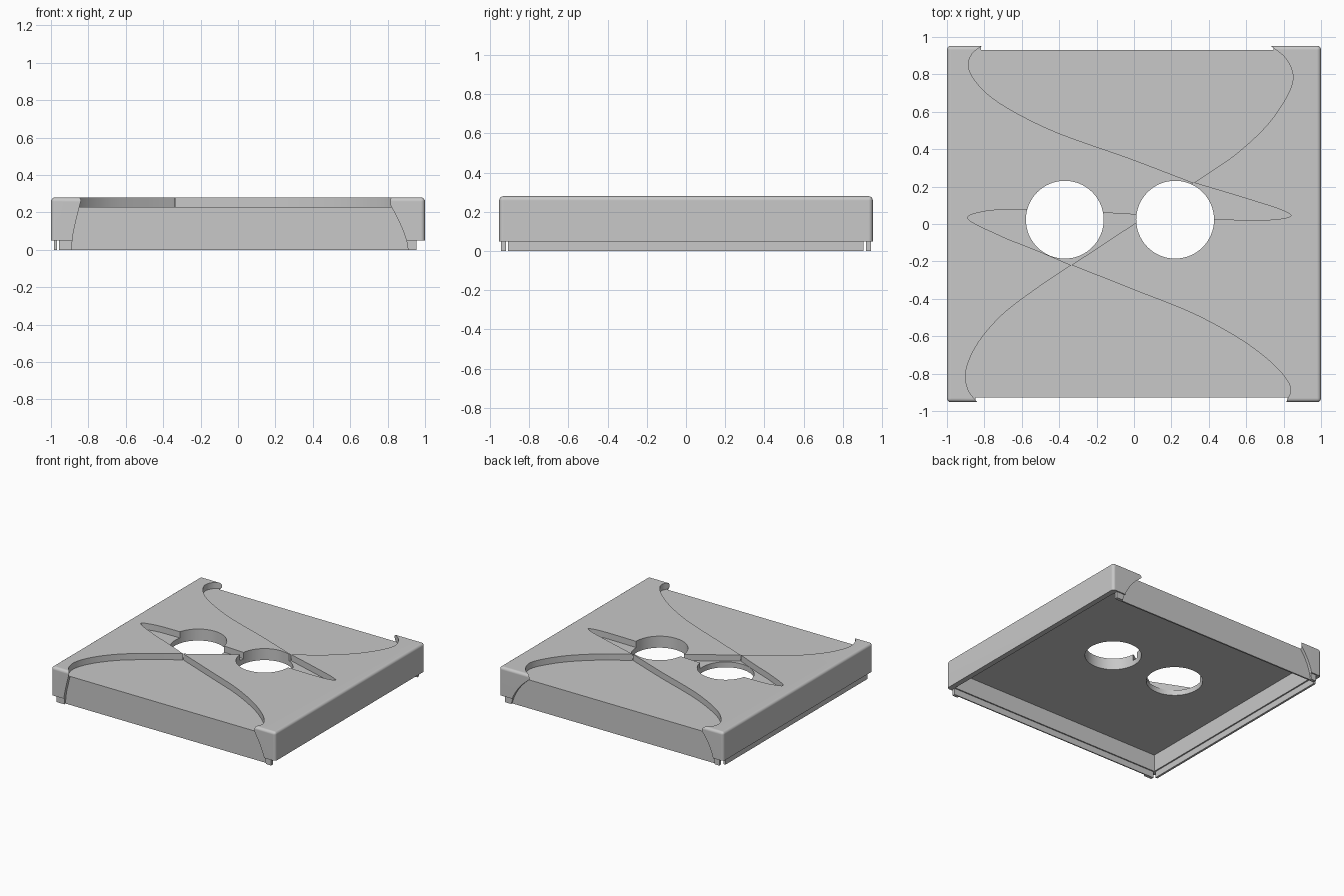
import bpy, bmesh, math
from mathutils import Vector

cube = bpy.data.objects.get("Cube")
if cube:
    bpy.data.objects.remove(cube, do_unlink=True)

grey = bpy.data.materials.new("light_grey")
grey.use_nodes = True
COLOUR = (0.58, 0.58, 0.58, 1)
grey.diffuse_color = COLOUR
grey.node_tree.nodes["Principled BSDF"].inputs["Base Color"].default_value = COLOUR


def finish(bm, name):
    bmesh.ops.recalc_face_normals(bm, faces=bm.faces)
    mesh = bpy.data.meshes.new(name)
    bm.to_mesh(mesh)
    bm.free()
    mesh.materials.append(grey)
    obj = bpy.data.objects.new(name, mesh)
    bpy.context.collection.objects.link(obj)
    return obj


def box(name, x0, x1, y0, y1, z0, z1, bevel=0):
    bm = bmesh.new()
    bmesh.ops.create_cube(bm, size=1)
    for v in bm.verts:
        v.co = (x1 if v.co.x > 0 else x0, y1 if v.co.y > 0 else y0, z1 if v.co.z > 0 else z0)
    if bevel:
        # round everything except the bottom rim
        edges = [e for e in bm.edges if max(v.co.z for v in e.verts) > z0 + 0.01]
        bmesh.ops.bevel(bm, geom=edges, offset=bevel, segments=4, profile=0.5, affect='EDGES')
    return finish(bm, name)


def prism(name, points, start, end, upright=False):
    """Extrude an outline along z, or along y when upright."""
    bm = bmesh.new()
    place = (lambda p: (p[0], start, p[1])) if upright else (lambda p: (p[0], p[1], start))
    face = bm.faces.new([bm.verts.new(place(p)) for p in points])
    new = bmesh.ops.extrude_face_region(bm, geom=[face])["geom"]
    shift = Vector((0, end - start, 0)) if upright else Vector((0, 0, end - start))
    for v in new:
        if isinstance(v, bmesh.types.BMVert):
            v.co += shift
    return finish(bm, name)


def spline(pts, steps=10):
    """Smooth line through the given points, with tangents eased by spacing."""
    p = [Vector(q) for q in pts]
    p = [2 * p[0] - p[1]] + p + [2 * p[-1] - p[-2]]
    out = []
    for a, b, c, d in zip(p, p[1:], p[2:], p[3:]):
        u, v, w = (math.sqrt((m - n).length) for m, n in ((b, a), (c, b), (d, c)))
        m0 = v * ((b - a) / u - (c - a) / (u + v) + (c - b) / v)
        m1 = v * ((c - b) / v - (d - b) / (v + w) + (d - c) / w)
        for i in range(steps):
            t = i / steps
            out.append(b + m0 * t + (3 * (c - b) - 2 * m0 - m1) * t ** 2
                       + (2 * (b - c) + m0 + m1) * t ** 3)
    return out + [p[-2]]


def combine(obj, other, operation):
    mod = obj.modifiers.new(operation.title(), 'BOOLEAN')
    mod.operation, mod.object, mod.solver = operation, other, 'EXACT'
    graph = bpy.context.evaluated_depsgraph_get()
    mesh = bpy.data.meshes.new_from_object(obj.evaluated_get(graph))
    obj.modifiers.clear()
    obj.data = mesh
    bpy.data.objects.remove(other, do_unlink=True)


# Rounded cover block
cover = box("cover_plate", -1, 1, -0.953, 0.953, 0.05, 0.28, 0.022)

# Thin locating strips below three sides of the rim
combine(cover, box("side_strip", -0.985, -0.968, -0.908, 0.905, 0, 0.1), 'UNION')
for s in (-1, 1):
    y0, y1 = sorted((s * 0.943, s * 0.918))
    combine(cover, box("end_strip", -0.957, 0.955, y0, y1, 0, 0.1), 'UNION')

# Hollow underside
combine(cover, box("hollow", -0.957, 0.957, -0.908, 0.908, -0.1, 0.187), 'DIFFERENCE')

# Shallow curved recesses in the top
front = [(-0.84, -1)] + spline([(-0.84, -0.95), (-0.885, -0.89), (-0.9, -0.8), (-0.853, -0.668),
                                (-0.72, -0.5), (-0.5, -0.33), (-0.335, -0.2195)])
front += spline([(-0.335, -0.2195), (0, -0.352), (0.35, -0.495), (0.64, -0.665), (0.8, -0.81),
                 (0.838, -0.885), (0.815, -0.95)])[1:] + [(0.815, -1)]
back = [(-0.805, 1)] + spline([(-0.805, 0.957), (-0.865, 0.91), (-0.885, 0.84), (-0.8, 0.71),
                               (-0.505, 0.53), (0, 0.342), (0.32, 0.2195)])
back += spline([(0.32, 0.2195), (0.565, 0.39), (0.75, 0.577), (0.85, 0.775), (0.815, 0.88),
                (0.725, 0.957)])[1:] + [(0.725, 1)]
left_lobe = spline([(0.1, 0.045), (-0.16, 0.06), (-0.575, 0.077), (-0.8, 0.067), (-0.89, 0.035),
                    (-0.72, -0.06), (-0.53, -0.137), (-0.335, -0.2205)]) + [(0, 0)]
right_lobe = [(0.1, 0.065)] + spline([(0.32, 0.2205), (0.62, 0.13), (0.8, 0.07), (0.84, 0.045),
                                      (0.78, 0.027), (0.43, 0.025), (0.1, 0.04)])
for outline in (front, back, left_lobe, right_lobe):
    combine(cover, prism("recess", outline, 0.23, 0.4), 'DIFFERENCE')

# Set-back end faces, flaring outward toward the bottom
front_face = [(-0.84, 0.4)] + spline([(-0.84, 0.26), (-0.858, 0.19), (-0.882, 0.08), (-0.891, -0.02)])
front_face += spline([(0.912, -0.02), (0.9, 0.05), (0.866, 0.14), (0.815, 0.24)]) + [(0.815, 0.4)]
back_face = [(-0.805, 0.4)] + spline([(-0.805, 0.25), (-0.86, 0.17), (-0.9, 0.08), (-0.92, -0.02)])
back_face += spline([(0.905, -0.02), (0.87, 0.08), (0.81, 0.17), (0.725, 0.25)]) + [(0.725, 0.4)]
combine(cover, prism("front_cut", front_face, -0.927, -1.1, True), 'DIFFERENCE')
combine(cover, prism("back_cut", back_face, 0.93, 1.1, True), 'DIFFERENCE')

# Two round through holes
for x in (-0.37, 0.22):
    ring = [(x + 0.208 * math.cos(a * math.tau / 64), 0.023 + 0.208 * math.sin(a * math.tau / 64))
            for a in range(64)]
    combine(cover, prism("hole", ring, -0.2, 0.5), 'DIFFERENCE')

# Smooth curves, sharp corners, even shading on the flats
bpy.ops.object.select_all(action='DESELECT')
cover.select_set(True)
bpy.context.view_layer.objects.active = cover
bpy.ops.object.shade_smooth_by_angle(angle=math.radians(30))
cover.modifiers.new("Even flats", 'WEIGHTED_NORMAL').keep_sharp = True
